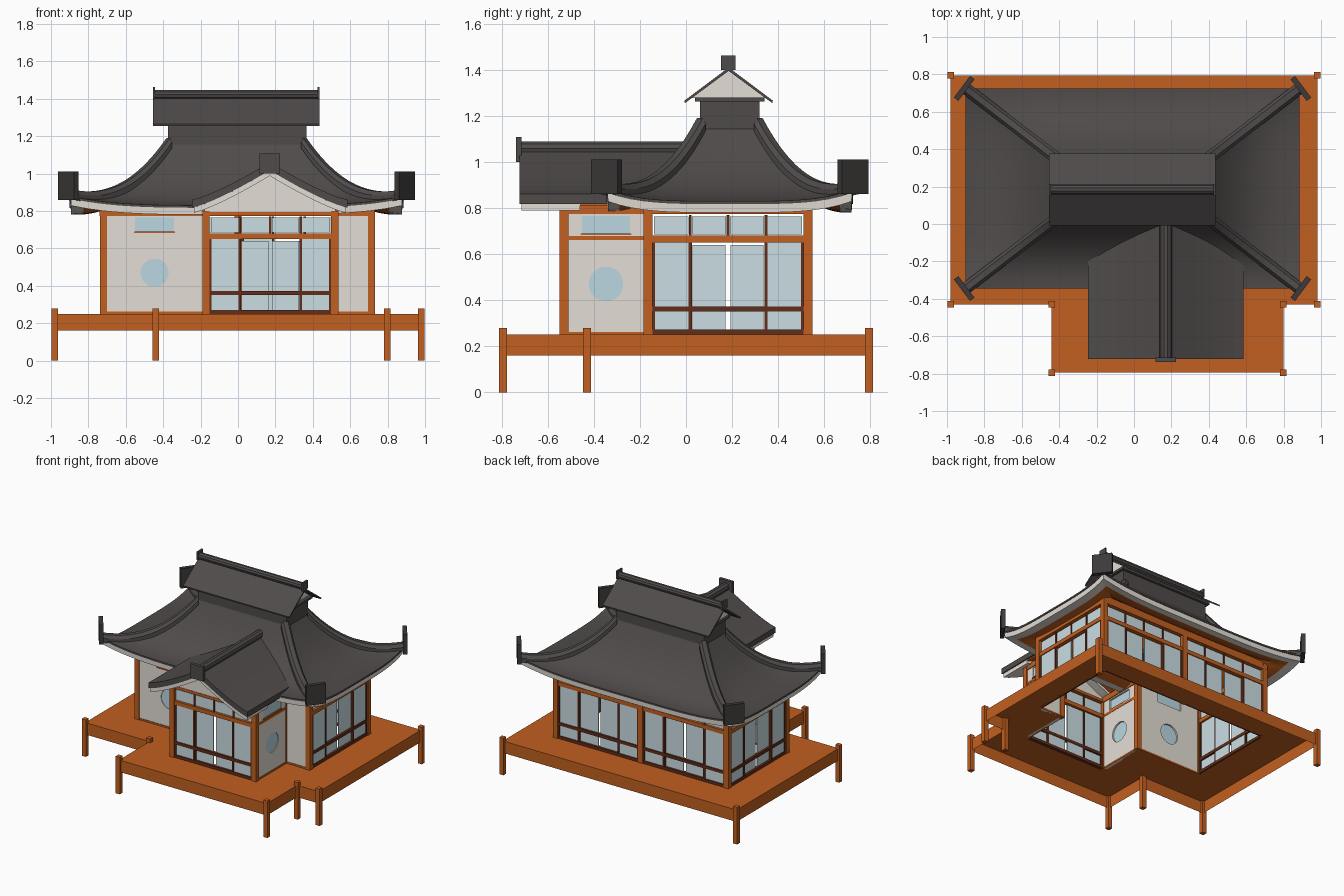
import bpy, bmesh, math
from mathutils import Matrix, Vector

cube = bpy.data.objects.get("Cube")
if cube:
    bpy.data.objects.remove(cube, do_unlink=True)


def material(name, *rgb):
    m = bpy.data.materials.new(name)
    m.use_nodes = True
    m.diffuse_color = (*rgb, 1)
    m.node_tree.nodes["Principled BSDF"].inputs["Base Color"].default_value = (*rgb, 1)
    return m


WOOD = material("orange wood", .54, .115, .014)
DARK = material("dark wood", .12, .026, .01)
WALL = material("plaster white", .78, .73, .67)
GLASS = material("pale glass", .60, .73, .77)
BLUE = material("blue window glass", .50, .68, .75)
TILE = material("roof grey", .078, .07, .068)
CAP = material("charcoal tile", .045, .042, .041)


def finish(name, bm, mats, matrix=Matrix()):
    bmesh.ops.recalc_face_normals(bm, faces=bm.faces)
    me = bpy.data.meshes.new(name)
    bm.to_mesh(me)
    bm.free()
    for m in mats:
        me.materials.append(m)
    ob = bpy.data.objects.new(name, me)
    ob.matrix_world = matrix
    bpy.context.collection.objects.link(ob)
    return ob


def box(name, x, y, z, mat, matrix=Matrix()):
    """Box from three (low, high) ranges."""
    bm = bmesh.new()
    size = [b - a for a, b in (x, y, z)]
    mid = [(a + b) / 2 for a, b in (x, y, z)]
    bmesh.ops.create_cube(bm, size=1, matrix=Matrix.Translation(mid) @ Matrix.Diagonal((*size, 1)))
    return finish(name, bm, [mat], matrix)


def ring_edges(bm, loop, z):
    verts = [bm.verts.new((x, y, z)) for x, y in loop]
    return verts, [bm.edges.new((v, verts[i - 1])) for i, v in enumerate(verts)]


def skirt(bm, low, high):
    for i in range(len(low)):
        bm.faces.new((low[i - 1], low[i], high[i], high[i - 1]))


def fill(bm, edges):
    bmesh.ops.triangle_fill(bm, edges=edges, use_beauty=True, normal=(0, 0, 1))


def slab(name, loops, depth, mat, matrix=Matrix()):
    """Flat outline, with optional holes, thickened along local z."""
    bm = bmesh.new()
    bottom, top = [], []
    for loop in loops:
        (low, e0), (high, e1) = ring_edges(bm, loop, 0), ring_edges(bm, loop, depth)
        bottom += e0
        top += e1
        skirt(bm, low, high)
    fill(bm, bottom)
    fill(bm, top)
    return finish(name, bm, [mat], matrix)


def rect(x0, x1, y0, y1):
    return [(x0, y0), (x1, y0), (x1, y1), (x0, y1)]


def circle(x, y, r, n=32):
    return [(x + r * math.cos(i * math.tau / n), y + r * math.sin(i * math.tau / n)) for i in range(n)]


def frame(x, y, degrees):
    """Wall frame: local x runs along the wall, local -y faces outdoors."""
    return Matrix.Translation((x, y, 0)) @ Matrix.Rotation(math.radians(degrees), 4, 'Z')


UPRIGHT = Matrix.Rotation(math.pi / 2, 4, 'X')

# Deck: an open shell around the house, with its posts
house = [(-.72, -.165), (-.172, -.165), (-.172, -.53), (.517, -.53),
         (.517, -.165), (.713, -.165), (.713, .53), (-.72, .53)]
deck = [(-.98, -.43), (-.44, -.43), (-.44, -.795), (.798, -.795),
        (.798, -.43), (.98, -.43), (.98, .795), (-.98, .795)]
bm = bmesh.new()
low, _ = ring_edges(bm, deck, .16)
high, rim = ring_edges(bm, deck, .25)
_, opening = ring_edges(bm, house, .25)
skirt(bm, low, high)
fill(bm, rim + opening)
finish("deck", bm, [WOOD])
for i, (x, y) in enumerate(deck):
    box(f"deck_post_{i}", (x - .017, x + .017), (y - .017, y + .017), (0, .28), WOOD)

# House posts
for i, (x, y) in enumerate(house + [(0, .53)]):
    box(f"house_post_{i}", (x - .019, x + .019), (y - .019, y + .019), (.25, .8), WOOD)


def glazed_wall(name, f, u0, u1):
    """Four sliding panels under a row of four transom panes."""
    w = (u1 - u0) / 4
    box(name + "_lintel", (u0, u1), (-.014, .014), (.65, .68), WOOD, f)
    box(name + "_sill", (u0, u1), (-.014, .014), (.25, .272), DARK, f)
    box(name + "_rail", (u0, u1), (-.013, .012), (.35, .373), DARK, f)
    for i in range(4):
        a, b = u0 + i * w, u0 + (i + 1) * w
        inner = i in (1, 2)
        gap, d = (.01, .006) if inner else (0, -.004)
        box(f"{name}_panel_{i}", (a + gap, b - gap), (d - .003, d + .003), (.26, .65 - gap), GLASS, f)
        box(f"{name}_transom_{i}", (a + .008, b - .008), (-.003, .003), (.684, .764), GLASS, f)
        if i:
            box(f"{name}_divider_{i}", (a - .006, a + .006), (-.008, .008), (.68, .77), DARK, f)
    for i, u in enumerate((u0 + .005, u0 + w, u1 - w, u1 - .005)):
        box(f"{name}_stile_{i}", (u - .007, u + .007), (-.012, .008), (.25, .65), DARK, f)


def plaster_wall(name, f, u0, u1, windows=True, beam=False):
    """Plaster wall with a round window and a slot window above it."""
    mid = (u0 + u1) / 2
    loops = [rect(u0, u1, .25, .79)]
    if windows:
        disc, slot = circle(mid, .47, .075), rect(mid - .105, mid + .105, .69, .765)
        loops += [disc, slot]
        for part, shape in (("round_window", disc), ("slot_window", slot)):
            slab(f"{name}_{part}", [shape], .008, BLUE, f @ UPRIGHT)
        box(name + "_slot_sill", (mid - .11, mid + .11), (-.018, .012), (.682, .69), WOOD, f)
    slab(name, loops, .024, WALL, f @ Matrix.Translation((0, .012, 0)) @ UPRIGHT)
    box(name + "_base", (u0, u1), (-.016, .014), (.25, .262), WOOD, f)
    if beam:
        box(name + "_beam", (u0, u1), (-.016, .014), (.66, .678), WOOD, f)


front, porch = frame(0, -.165, 0), frame(0, -.53, 0)
left, right = frame(.713, 0, 90), frame(-.72, 0, 270)
back = frame(0, .53, 180)
glazed_wall("porch_front", porch, -.153, .498)
glazed_wall("left_glazing", left, -.146, .511)
glazed_wall("right_glazing", right, -.511, .146)
glazed_wall("back_left_glazing", back, -.694, -.019)
glazed_wall("back_right_glazing", back, .019, .701)
plaster_wall("front_right_wall", front, -.701, -.191)
plaster_wall("front_left_wall", front, .536, .694, windows=False)
plaster_wall("porch_left_wall", frame(.517, 0, 90), -.511, -.184, beam=True)
plaster_wall("porch_right_wall", frame(-.172, 0, 270), .184, .511, beam=True)

# Beams along the wall heads
for name, f, u0, u1, top in (("front_head_right", front, -.74, -.172, .83), ("front_head_left", front, .517, .73, .83),
                             ("porch_head", porch, -.19, .535, .795), ("left_head", left, -.185, .55, .83),
                             ("right_head", right, -.55, .185, .83), ("back_head", back, -.73, .74, .83),
                             ("porch_head_left", frame(.517, 0, 90), -.53, -.165, .815),
                             ("porch_head_right", frame(-.172, 0, 270), .165, .53, .815)):
    box(name, (u0, u1), (-.018, .018), (.774, top), WOOD, f)

# Main hipped roof: concave slopes with lifted corners
CX, CY = -.008, .19


def roof_point(a, b, t, dz=0):
    lift = .05 * min(abs(a), abs(b)) ** 4 * t * t
    return Vector((CX + a * (.365 + .527 * t), CY + b * (.13 + .405 * t),
                   .83 + .325 * (1 - t) ** 2.35 + lift + dz))


SEG, RINGS = 20, 14
side = [-1 + 2 * i / SEG for i in range(SEG)]
edge = [(s, -1) for s in side] + [(1, s) for s in side] + [(-s, 1) for s in side] + [(-1, -s) for s in side]
steps = [i / RINGS for i in range(RINGS + 1)]
# Each ring: slope position, height offset, material of the band leading to it
rings = [(t, 0, 0) for t in steps] + [(1, -.013, 0), (.99, -.013, 0), (.985, -.05, 1), (.86, -.052, 1)]
rings += [(t * .86, -.052, 2) for t in reversed(steps)]
bm = bmesh.new()
last = None
for t, dz, mat in rings:
    row = [bm.verts.new(roof_point(a, b, t, dz)) for a, b in edge]
    if last:
        for i in range(len(row)):
            j = (i + 1) % len(row)
            bm.faces.new((last[i], last[j], row[j], row[i])).material_index = mat
    last = row
roof = finish("main_roof", bm, [TILE, WALL, WOOD])
bpy.ops.object.select_all(action='DESELECT')
roof.select_set(True)
bpy.context.view_layer.objects.active = roof
bpy.ops.object.shade_smooth_by_angle(angle=math.radians(35))

# Hip ridges with upright end tiles
for i, (a, b) in enumerate(((-1, -1), (1, -1), (1, 1), (-1, 1))):
    bm = bmesh.new()
    across = Vector((-b * .6, a * .8, 0))
    last = None
    for t in steps:
        p = roof_point(a, b, t)
        row = [bm.verts.new(p + across * w + Vector((0, 0, h)))
               for w, h in ((-.032, -.02), (-.032, .012), (-.016, .035), (.016, .035), (.032, .012), (.032, -.02))]
        if last:
            for j in range(5):
                bm.faces.new((last[j], last[j + 1], row[j + 1], row[j]))
        last = row
    finish(f"hip_ridge_{i}", bm, [TILE])
    turn = math.atan2(b * .6, a * .8)
    spot = Matrix.Translation((CX + a * .9, CY + b * .535, 0)) @ Matrix.Rotation(turn, 4, 'Z')
    box(f"hip_end_tile_{i}", (-.015, .015), (-.072, .072), (.86, 1.01), CAP, spot)

# Raised top ridge with its own little roof
crest = Matrix.Translation((-.005, CY, 0))
box("crest_box", (-.37, .37), (-.13, .13), (1.1, 1.265), TILE, crest)
box("crest_plate", (-.39, .39), (-.15, .15), (1.262, 1.28), TILE, crest)
along = Matrix.Translation((-.01, .185, 0)) @ Matrix.Rotation(math.pi / 2, 4, 'Z') @ UPRIGHT
slab("crest_gable", [[(-.16, 1.278), (.16, 1.278), (0, 1.398)]], .74, WALL,
     along @ Matrix.Translation((0, 0, -.37)))
slab("crest_roof", [[(-.19, 1.255), (0, 1.395), (.19, 1.255), (.192, 1.266), (0, 1.41), (-.192, 1.266)]],
     .89, TILE, along @ Matrix.Translation((0, 0, -.445)))
slab("crest_ridge", [circle(0, 1.422, .026, 10)], .89, TILE, along @ Matrix.Translation((0, 0, -.445)))
for name, x in (("crest_end_tile_right", -.455), ("crest_end_tile_left", .425)):
    box(name, (x, x + .012), (.152, .214), (1.4, 1.463), TILE)

# Porch gable roof
HALF = .415


def sweep(drop, half=HALF):
    us = [half * i / 8 for i in range(-8, 9)]
    return [(u, .86 + .2 * (1 - abs(u) / HALF) ** 1.25 - drop) for u in us]


def gable_layer(name, top, bottom, y0, y1, mat, half=HALF):
    outline = sweep(top, half) + sweep(bottom, half)[::-1]
    slab(name, [outline], y1 - y0, mat, Matrix.Translation((.17, y1, 0)) @ UPRIGHT)


gable_layer("gable_tiles", 0, .042, -.722, .02, TILE)
gable_layer("gable_board", .042, .072, -.715, -.46, WALL, .405)
gable_layer("gable_soffit", .042, .052, -.46, -.02, WOOD, .4)
slab("gable_wall", [sweep(.06, .35) + [(.35, .785), (-.35, .785)]], .02, WALL,
     Matrix.Translation((.17, -.525, 0)) @ UPRIGHT)
slab("gable_ridge", [circle(0, 1.058, .033, 10)], .74, TILE, Matrix.Translation((.17, .02, 0)) @ UPRIGHT)
box("gable_end_tile", (.115, .225), (-.738, -.715), (1.0, 1.108), TILE)
